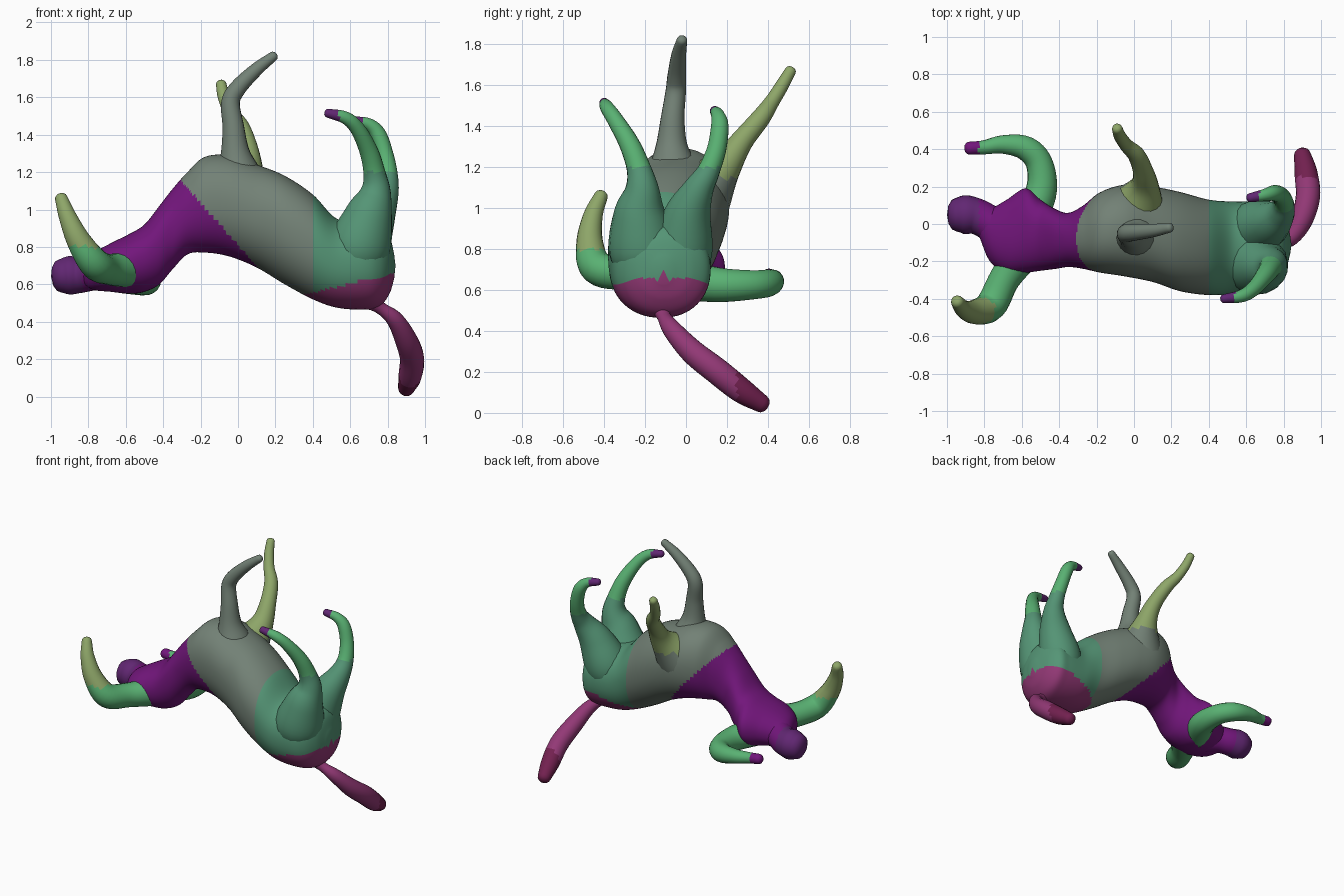
import bpy, bmesh, math
from mathutils import Vector

if "Cube" in bpy.data.objects:
    bpy.data.objects.remove(bpy.data.objects["Cube"])

COLS = {"violet": (0.17, 0.008, 0.20), "grey": (0.17, 0.22, 0.18), "teal": (0.09, 0.30, 0.18),
        "magenta": (0.29, 0.04, 0.18), "green": (0.10, 0.44, 0.17), "olive": (0.27, 0.38, 0.14),
        "plum": (0.17, 0.015, 0.08), "indigo": (0.12, 0.02, 0.17)}
MATS = {}
for n, c in COLS.items():
    MATS[n] = bpy.data.materials.new(n)
    MATS[n].diffuse_color = (*c, 1)


def spline(rows, steps):
    """Catmull-Rom through rows of numbers."""
    rows = [Vector(r) for r in rows]
    p = [2 * rows[0] - rows[1]] + rows + [2 * rows[-1] - rows[-2]]
    out = []
    for i in range(1, len(p) - 2):
        a, b, c, d = p[i - 1:i + 3]
        for k in range(steps):
            t = k / steps
            out.append(0.5 * (2 * b + (c - a) * t + (2 * a - 5 * b + 4 * c - d) * t * t
                              + (3 * b - a - 3 * c + d) * t ** 3))
    return out + [rows[-1]]


def skin(name, rings, tips, pick):
    """Skin rings of points, close with tips, colour faces by pick(centre)."""
    bm = bmesh.new()
    vs = [[bm.verts.new(p) for p in r] for r in rings]
    n = len(vs[0])
    for a, b in zip(vs, vs[1:]):
        for i in range(n):
            bm.faces.new((a[i], a[(i + 1) % n], b[(i + 1) % n], b[i]))
    for r, t in ((vs[0], tips[0]), (vs[-1], tips[1])):
        c = bm.verts.new(t)
        for i in range(n):
            bm.faces.new((r[i], r[(i + 1) % n], c))
    bmesh.ops.recalc_face_normals(bm, faces=bm.faces)
    used = []
    for f in bm.faces:
        f.smooth = True
        m = pick(f.calc_center_median())
        if m not in used:
            used.append(m)
        f.material_index = used.index(m)
    me = bpy.data.meshes.new(name)
    bm.to_mesh(me)
    bm.free()
    for m in used:
        me.materials.append(MATS[m])
    bpy.context.collection.objects.link(bpy.data.objects.new(name, me))


def limb(name, path, pick, dome=0.8, sides=18):
    """Round tube along (x, y, z, radius) points with domed ends."""
    s = spline(path, 6)
    pts = [r.xyz for r in s]
    up, rings = None, []
    last = len(pts) - 1
    tans = [(pts[min(i + 1, last)] - pts[max(i - 1, 0)]).normalized() for i in range(last + 1)]

    def ring(p, r, t, up):
        w = t.cross(up)
        rings.append([p + r * (math.cos(a) * up + math.sin(a) * w)
                      for a in (2 * math.pi * k / sides for k in range(sides))])

    for p, t, row in zip(pts, tans, s):
        up = (t.orthogonal() if up is None else up - t * up.dot(t)).normalized()
        ring(p, row[3], t, up)
    r = s[-1][3]
    for a in (0.5, 1.0):
        ring(pts[-1] + t * r * dome * math.sin(a), r * math.cos(a), t, up)
    skin(name, rings, (pts[0] - tans[0] * s[0][3] * 0.5, pts[-1] + t * r * dome), pick)


# body and torso: x, y low, y high, z low, z high
rows = [(-.83, -.06, .07, .60, .72), (-.77, -.20, .08, .57, .77), (-.68, -.26, .13, .56, .82),
        (-.58, -.26, .19, .55, .87), (-.50, -.25, .13, .56, .92), (-.42, -.24, .08, .60, 1.02),
        (-.35, -.23, .06, .68, 1.11), (-.27, -.24, .10, .76, 1.20), (-.18, -.26, .17, .77, 1.28),
        (-.05, -.28, .21, .75, 1.29), (.10, -.31, .20, .69, 1.24), (.25, -.36, .17, .60, 1.18),
        (.40, -.38, .13, .52, 1.08), (.53, -.375, .12, .475, .95), (.68, -.36, .12, .465, .94),
        (.76, -.32, .11, .485, .92), (.81, -.25, .04, .55, .86), (.835, -.16, -.06, .63, .76)]


def rump_colour(c):
    if c.x > 0.3 and c.z < 0.46 + 0.24 * c.x:
        return "magenta"
    return "teal" if c.x > 0.4 and c.z < 1.2 else "green"


def body_colour(c):
    if c.x + 0.89 * c.z < 0.72:
        return "violet"
    return "grey" if rump_colour(c) == "green" else rump_colour(c)


def fuller(v):
    """Slightly squarer than a plain ellipse."""
    return math.copysign(abs(v) ** 0.92, v)


rings = []
for x, y0, y1, z0, z1 in spline(rows, 10):
    rings.append([Vector((x, (y0 + y1) / 2 + (y1 - y0) / 2 * fuller(math.cos(a)),
                          (z0 + z1) / 2 + (z1 - z0) / 2 * fuller(math.sin(a))))
                  for a in (2 * math.pi * k / 64 for k in range(64))])
skin("body", rings, ((-.84, .01, .66), (.842, -.11, .70)), body_colour)

# head with neck
limb("head", [(-.70, -.04, .67, .11), (-.78, .01, .66, .095), (-.84, .04, .65, .096),
              (-.90, .05, .648, .104), (-.95, .05, .645, .09)],
     lambda c: "indigo" if c.x < -.83 else "violet", dome=0.55)

# arms
limb("near_arm", [(-.58, -.14, .68, .10), (-.69, -.29, .68, .083), (-.765, -.435, .71, .083),
                  (-.85, -.47, .83, .066), (-.91, -.455, .96, .048), (-.945, -.415, 1.06, .034)],
     lambda c: "olive" if c.z > .8 else "green")
limb("far_arm", [(-.60, -.02, .65, .10), (-.50, .16, .625, .085), (-.505, .32, .625, .072),
                 (-.58, .405, .635, .066), (-.70, .425, .65, .05), (-.80, .41, .66, .038),
                 (-.88, .405, .67, .035)],
     lambda c: "violet" if c.x < -.83 else "green")

# front legs, pointing up
limb("front_leg", [(.02, -.06, 1.06, .17), (.0, -.065, 1.20, .12), (-.015, -.07, 1.31, .077),
                   (-.025, -.065, 1.44, .058), (-.04, -.05, 1.57, .05), (.0, -.045, 1.65, .045),
                   (.10, -.035, 1.75, .036), (.19, -.02, 1.82, .026)], lambda c: "grey")
limb("far_front_leg", [(-.04, .01, .98, .19), (.02, .10, 1.10, .145), (.055, .20, 1.22, .08),
                       (.05, .275, 1.33, .056), (.015, .365, 1.44, .047), (-.04, .42, 1.52, .037),
                       (-.075, .47, 1.60, .033), (-.09, .51, 1.67, .028)],
     lambda c: "grey" if c.z < 1.15 else "olive")

# hind legs, pointing up
limb("hind_leg", [(.62, -.18, .66, .12), (.65, -.21, .80, .168), (.70, -.225, .97, .13),
                  (.735, -.215, 1.09, .085), (.73, -.23, 1.19, .06), (.70, -.275, 1.31, .05),
                  (.64, -.345, 1.43, .04), (.575, -.385, 1.49, .034), (.48, -.40, 1.515, .024)],
     lambda c: "indigo" if c.x < .54 and c.z > 1.4 else rump_colour(c))
limb("far_hind_leg", [(.62, -.05, .66, .12), (.66, -.02, .80, .15), (.73, .01, .97, .115),
                      (.785, .06, 1.09, .076), (.80, .11, 1.18, .055), (.785, .15, 1.29, .047),
                      (.75, .165, 1.40, .043), (.70, .155, 1.455, .033), (.62, .14, 1.475, .024)],
     lambda c: "indigo" if c.x < .67 and c.z > 1.4 else rump_colour(c))

# tail
limb("tail", [(.68, -.13, .53, .06), (.76, -.11, .475, .034), (.84, -.07, .41, .046),
              (.90, .03, .30, .06), (.93, .15, .205, .065), (.92, .27, .11, .062),
              (.90, .37, .045, .045)],
     lambda c: "plum" if c.y > .25 else "magenta")

for m in bpy.data.materials:
    if m.users and not m.is_grease_pencil:
        m.use_nodes = True
        m.node_tree.nodes["Principled BSDF"].inputs["Base Color"].default_value = m.diffuse_color
